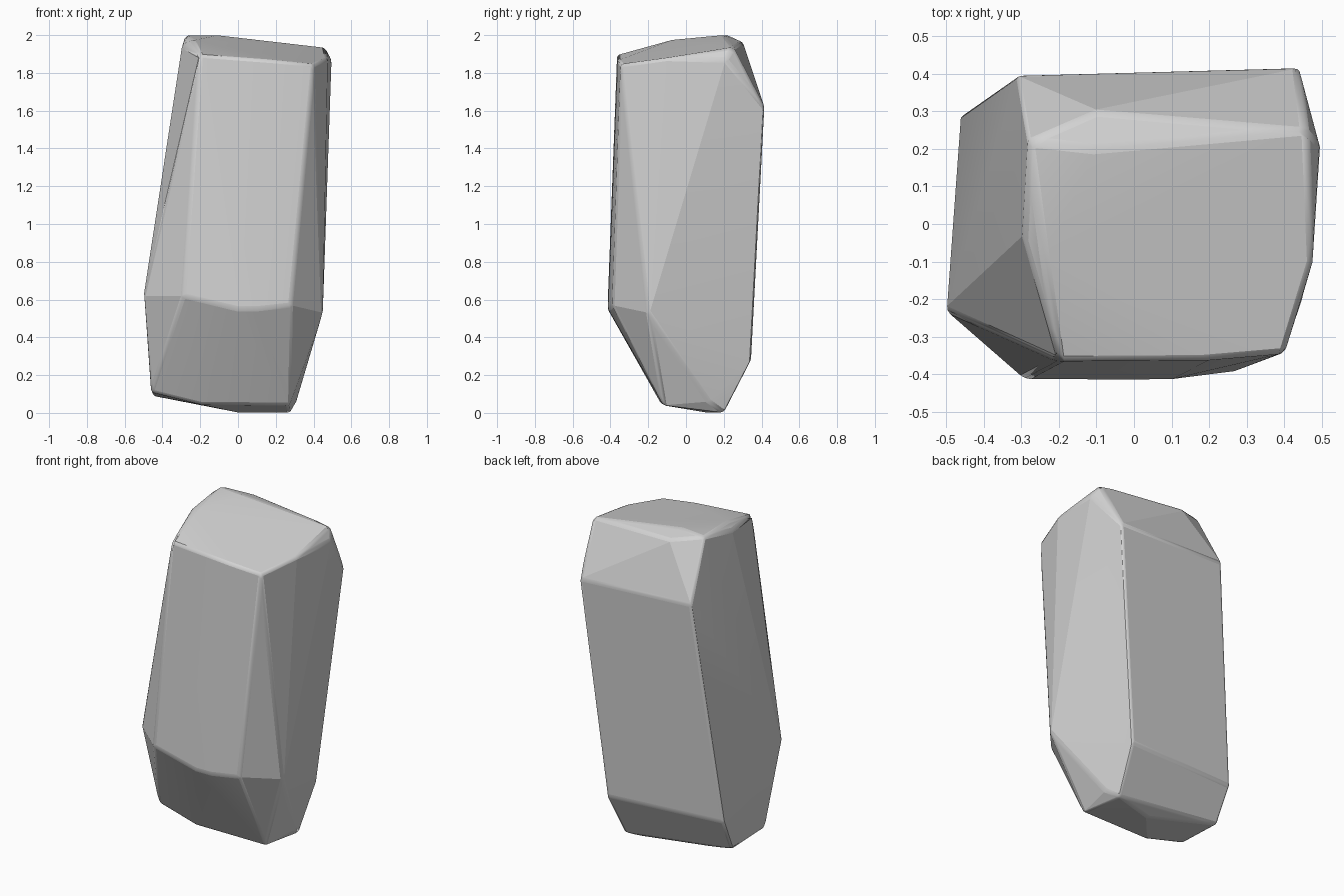
import bpy, bmesh, math

if "Cube" in bpy.data.objects:
    bpy.data.objects.remove(bpy.data.objects["Cube"])

# Stone colour
stone = bpy.data.materials.new("stone grey")
stone.use_nodes = True
grey = (0.65, 0.65, 0.65, 1)
stone.diffuse_color = grey
stone.node_tree.nodes["Principled BSDF"].inputs["Base Color"].default_value = grey

# Corners of the boulder, grouped by the part they outline
top = [(-.28, .22, 2), (-.1, .2, 2), (-.1, .3, 1.965), (.46, .25, 1.935),
       (.495, .21, 1.87), (-.295, -.03, 1.95), (-.24, -.08, 1.975), (.475, -.1, 1.88),
       (-.2, -.365, 1.895), (.2, -.362, 1.865), (.4, -.345, 1.845)]
back = [(.44, .415, 1.62), (-.31, .395, 1.65), (.3, .345, .28), (-.46, .29, .3)]
waist = [(-.5, -.23, .62), (-.29, -.413, .62), (0, -.415, .55), (.1, -.413, .55),
         (.28, -.39, .57), (.45, -.2, .53)]
foot = [(-.46, -.12, .11), (-.45, .19, .09), (-.2, -.13, .045), (.27, -.12, .04),
        (.31, .12, .06), (.275, .2, 0), (0, .12, 0)]

# Wrap the corners in a convex skin and merge nearly flat triangles
bm = bmesh.new()
for p in top + back + waist + foot:
    bm.verts.new(p)
bmesh.ops.convex_hull(bm, input=bm.verts)
bmesh.ops.delete(bm, geom=[v for v in bm.verts if not v.link_faces], context='VERTS')
bmesh.ops.dissolve_limit(bm, angle_limit=math.radians(3), verts=bm.verts, edges=bm.edges)
bmesh.ops.recalc_face_normals(bm, faces=bm.faces)
mesh = bpy.data.meshes.new("boulder")
bm.to_mesh(mesh)
bm.free()

boulder = bpy.data.objects.new("boulder", mesh)
bpy.context.collection.objects.link(boulder)
mesh.materials.append(stone)

# Flat facets stay crisp; only gentle creases blend
bpy.context.view_layer.objects.active = boulder
boulder.select_set(True)
bpy.ops.object.shade_smooth_by_angle(angle=math.radians(12))

# Worn edges
bevel = boulder.modifiers.new("worn edges", 'BEVEL')
bevel.width = 0.015
bevel.segments = 2
bevel.limit_method = 'ANGLE'
bevel.angle_limit = math.radians(20)
